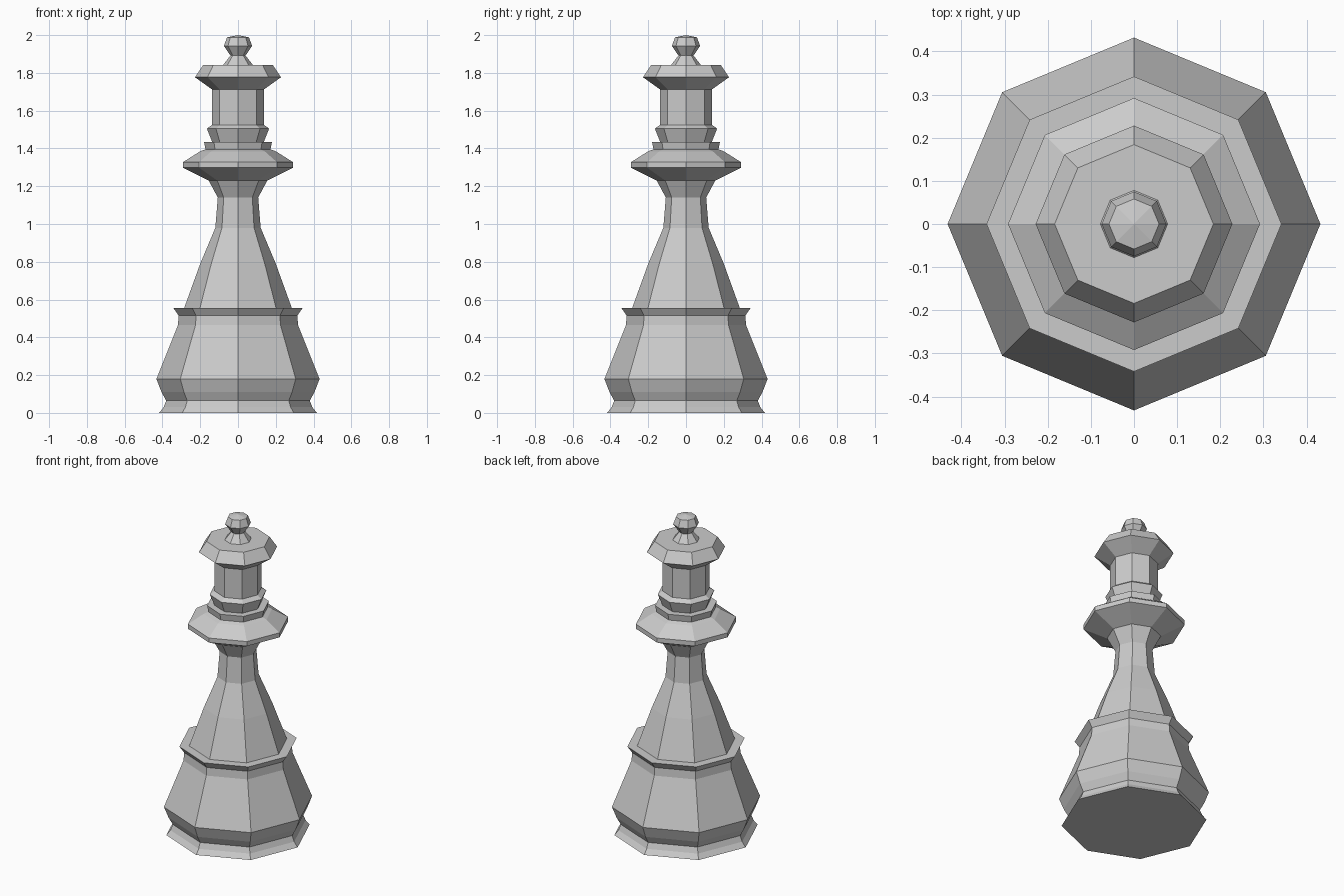
import bpy, bmesh
from math import cos, sin, pi

cube = bpy.data.objects.get("Cube")
if cube:
    bpy.data.objects.remove(cube, do_unlink=True)

SIDES = 8

grey = bpy.data.materials.new("stone_grey")
grey.use_nodes = True
colour = (0.6, 0.6, 0.6, 1)
grey.diffuse_color = colour
grey.node_tree.nodes["Principled BSDF"].inputs["Base Color"].default_value = colour


def turned(name, profile):
    """Closed eight-sided turning from (radius, height) pairs, bottom to top."""
    bm = bmesh.new()
    rings = []
    for r, z in profile:
        if r == 0:
            rings.append([bm.verts.new((0, 0, z))] * SIDES)
        else:
            rings.append([bm.verts.new((r * cos(2 * pi * i / SIDES),
                                        r * sin(2 * pi * i / SIDES), z))
                          for i in range(SIDES)])
    for low, high in zip(rings, rings[1:]):
        for i in range(SIDES):
            j = (i + 1) % SIDES
            corners = [low[i], low[j], high[j], high[i]]
            bm.faces.new(list(dict.fromkeys(corners)))
    bm.faces.new(rings[0][::-1])
    if profile[-1][0] > 0:
        bm.faces.new(rings[-1])
    bmesh.ops.recalc_face_normals(bm, faces=bm.faces)
    mesh = bpy.data.meshes.new(name)
    bm.to_mesh(mesh)
    bm.free()
    mesh.materials.append(grey)
    obj = bpy.data.objects.new(name, mesh)
    bpy.context.collection.objects.link(obj)
    return obj


# Foot and bulging base with a flared rim
turned("base", [(.418, 0), (.394, .03), (.38, .065), (.405, .11), (.432, .18),
                (.318, .465), (.314, .515), (.342, .555)])

# Tapered stem rising into the wide collar
turned("stem", [(.285, .555), (.2, .79), (.12, .98), (.107, 1.14),
                (.155, 1.23), (.292, 1.298)])
turned("collar", [(.292, 1.298), (.292, 1.327), (.2, 1.385), (.172, 1.395)])

# Stacked rings above the collar
turned("lower_ring", [(.172, 1.395), (.18, 1.435)])
turned("upper_ring", [(.137, 1.435), (.165, 1.505), (.137, 1.525)])

# Head column with overhanging crown
turned("head", [(.137, 1.525), (.137, 1.712)])
turned("crown", [(.137, 1.712), (.228, 1.777), (.184, 1.843)])

# Finial knob
turned("finial", [(.078, 1.843), (.04, 1.892), (.075, 1.943),
                  (.058, 1.988), (0, 2)])
